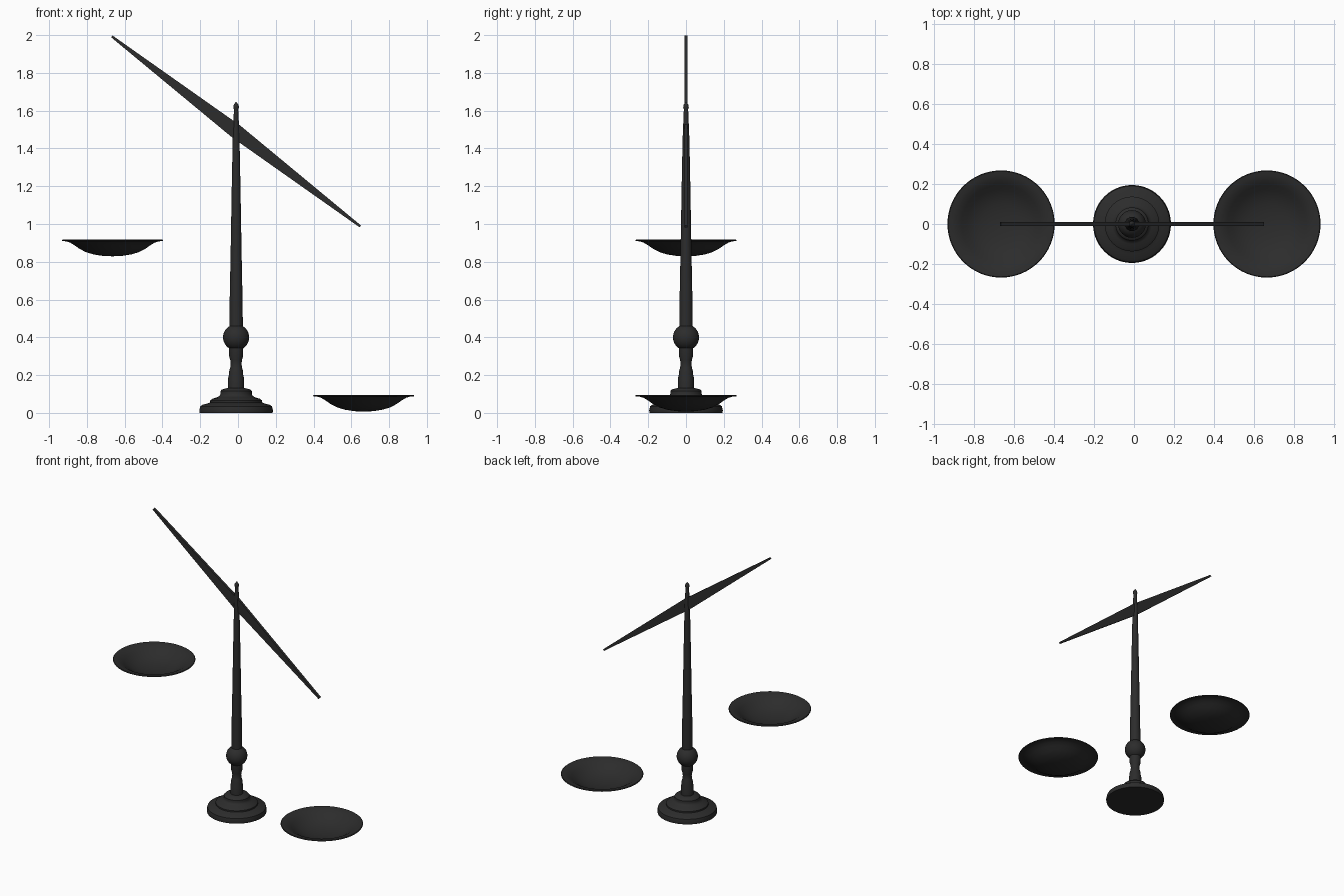
import bpy, math

if "Cube" in bpy.data.objects:
    bpy.data.objects.remove(bpy.data.objects["Cube"])

mat = bpy.data.materials.new("dark_iron")
mat.diffuse_color = (0.025, 0.025, 0.025, 1)
mat.use_nodes = True
mat.node_tree.nodes["Principled BSDF"].inputs["Base Color"].default_value = mat.diffuse_color


def finish(name, verts, faces, angle=None):
    me = bpy.data.meshes.new(name)
    me.from_pydata(verts, [], faces)
    me.materials.append(mat)
    ob = bpy.data.objects.new(name, me)
    bpy.context.collection.objects.link(ob)
    if angle:
        bpy.ops.object.select_all(action='DESELECT')
        ob.select_set(True)
        bpy.context.view_layer.objects.active = ob
        bpy.ops.object.shade_smooth_by_angle(angle=math.radians(angle))
    return ob


def lathe(name, profile, x, z, n=48):
    """Revolve an (r, z) profile listed bottom to top; caps both ends."""
    verts, faces = [], []
    for r, h in profile:
        for i in range(n):
            a = 2 * math.pi * i / n
            verts.append((x + r * math.cos(a), r * math.sin(a), z + h))
    for k in range(len(profile) - 1):
        for i in range(n):
            j = (i + 1) % n
            faces.append((k * n + i, k * n + j, (k + 1) * n + j, (k + 1) * n + i))
    faces.append(tuple(reversed(range(n))))
    faces.append(tuple(range((len(profile) - 1) * n, len(profile) * n)))
    return finish(name, verts, faces, 35)


CX = -0.01

# Stepped foot
lathe("base", [(.193, 0), (.195, .012), (.19, .035), (.178, .043), (.15, .05),
               (.137, .056), (.137, .066), (.125, .075), (.1, .083), (.088, .09),
               (.083, .1), (.083, .115), (.075, .124), (.045, .132)], CX, 0)

# Turned lower stem
lathe("lower_stem", [(.042, .125), (.042, .185), (.037, .205), (.037, .22), (.031, .24),
                     (.029, .26), (.031, .28), (.037, .3), (.038, .35)], CX, 0)

# Ball
ball = [(max(.001, .069 * math.sin(math.pi * i / 20)), -.069 * math.cos(math.pi * i / 20))
        for i in range(21)]
lathe("ball", ball, CX, .4)

# Tapering column with finial
lathe("column", [(.036, .44), (.034, .6), (.029, .85), (.023, 1.2), (.018, 1.45),
                 (.012, 1.595), (.011, 1.605), (.015, 1.618), (.013, 1.63),
                 (.005, 1.642), (.001, 1.647)], CX, 0)

# Tilted balance beam, a long diamond widest at the pivot
L, w, e, t = .828, .038, .006, .009
outline = [(-L, -e), (0, -w), (L, -e), (L, e), (0, w), (-L, e)]
verts = [(x, y, z) for y in (-t, t) for x, z in outline]
faces = [tuple(range(6)), tuple(range(11, 5, -1))]
faces += [(i, i + 6, (i + 1) % 6 + 6, (i + 1) % 6) for i in range(6)]
beam = finish("beam", verts, faces)
beam.rotation_euler[1] = math.radians(37.4)
beam.location = (CX, 0, 1.49)

# Dished pans with flared rims: underside out to the rim, then back down inside
pan = [(.001, 0), (.05, .002), (.1, .01), (.14, .022), (.175, .04), (.2, .058),
       (.225, .073), (.245, .079), (.266, .081), (.268, .085), (.264, .088), (.243, .085),
       (.222, .079), (.197, .064), (.172, .046), (.138, .028), (.1, .016),
       (.05, .008), (.001, .006)]
lathe("left_pan", pan, -.665, .829, 64)
lathe("right_pan", pan, .665, .007, 64)
